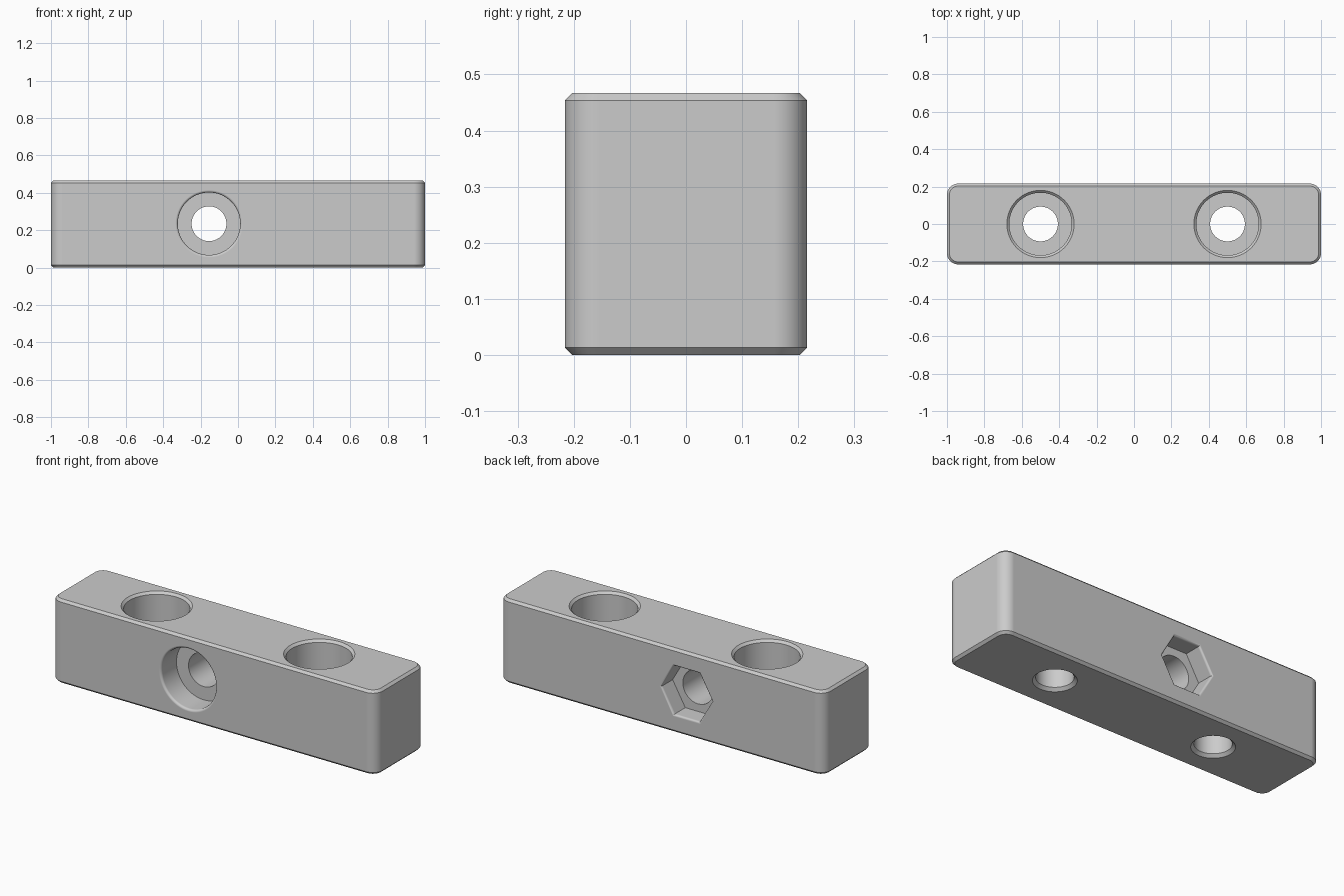
import bpy, bmesh, math
from mathutils import Matrix, Vector

if "Cube" in bpy.data.objects:
    bpy.data.objects.remove(bpy.data.objects["Cube"], do_unlink=True)

HALF_X, HALF_Y, HEIGHT = 1.0, 0.216, 0.467
CHAMFER, CORNER = 0.013, 0.06
HOLE_R = 0.093

grey = bpy.data.materials.new("plain grey")
grey.use_nodes = True
colour = (0.6, 0.6, 0.6, 1)
grey.diffuse_color = colour
grey.node_tree.nodes["Principled BSDF"].inputs["Base Color"].default_value = colour


def stack_rings(name, rings):
    """Closed solid skinned through a list of equal-length point rings."""
    bm = bmesh.new()
    loops = [[bm.verts.new(p) for p in ring] for ring in rings]
    n = len(loops[0])
    for a, b in zip(loops, loops[1:]):
        for i in range(n):
            j = (i + 1) % n
            bm.faces.new((a[i], a[j], b[j], b[i]))
    bm.faces.new(loops[0])
    bm.faces.new(loops[-1])
    bmesh.ops.recalc_face_normals(bm, faces=bm.faces)
    mesh = bpy.data.meshes.new(name)
    bm.to_mesh(mesh)
    bm.free()
    mesh.materials.append(grey)
    obj = bpy.data.objects.new(name, mesh)
    bpy.context.collection.objects.link(obj)
    return obj


def rounded_outline(inset, z, steps=8):
    r = CORNER - inset
    points = []
    for k, (sx, sy) in enumerate(((1, 1), (-1, 1), (-1, -1), (1, -1))):
        for i in range(steps + 1):
            a = math.pi / 2 * (k + i / steps)
            points.append((sx * (HALF_X - CORNER) + r * math.cos(a),
                           sy * (HALF_Y - CORNER) + r * math.sin(a), z))
    return points


def bore(name, profile, origin, inward, sides=64):
    """Cutter with (radius, depth) steps going inward from origin."""
    rot = Vector(inward).to_track_quat('Z', 'Y').to_matrix().to_4x4()
    place = Matrix.Translation(origin) @ rot
    turn = [2 * math.pi * i / sides for i in range(sides)]
    return stack_rings(name, [[place @ Vector((r * math.cos(a), r * math.sin(a), d))
                               for a in turn] for r, d in profile])


def fillet(r, f, steps=4):
    """Profile points easing a flat face into a wall of radius r."""
    arc = [math.pi / 2 * i / steps for i in range(steps + 1)]
    return [(r + f, -0.1)] + [(r + f - f * math.sin(t), f - f * math.cos(t)) for t in arc]


# Rounded block with chamfered top and bottom rims
block = stack_rings("block", [
    rounded_outline(CHAMFER, 0), rounded_outline(0, CHAMFER),
    rounded_outline(0, HEIGHT - CHAMFER), rounded_outline(CHAMFER, HEIGHT)])

# Vertical counterbored holes, chamfered at both ends
vertical = [(0.18, -0.1), (0.18, 0), (0.167, CHAMFER), (0.167, 0.265),
            (HOLE_R, 0.265), (HOLE_R, HEIGHT - 0.016),
            (HOLE_R + 0.016, HEIGHT), (HOLE_R + 0.016, HEIGHT + 0.1)]
cutters = [bore("vertical_bore", vertical, (x, 0, HEIGHT), (0, 0, -1)) for x in (-0.5, 0.5)]

# Cross hole: round counterbore in front, hexagonal nut pocket behind
cross_x, cross_z = -0.155, 0.235
cutters.append(bore("cross_bore",
                    fillet(0.167, 0.013) + [(0.167, 0.135), (HOLE_R, 0.135), (HOLE_R, 0.6)],
                    (cross_x, -HALF_Y, cross_z), (0, 1, 0)))
cutters.append(bore("nut_pocket", fillet(0.156, 0.012) + [(0.156, 0.1)],
                    (cross_x, HALF_Y, cross_z), (0, -1, 0), sides=6))

bpy.ops.object.select_all(action='DESELECT')
bpy.context.view_layer.objects.active = block
block.select_set(True)
for cutter in cutters:
    cutter.hide_render = True
    cut = block.modifiers.new("cut", 'BOOLEAN')
    cut.operation, cut.solver, cut.object = 'DIFFERENCE', 'EXACT', cutter
    bpy.ops.object.modifier_apply(modifier=cut.name)
    bpy.data.objects.remove(cutter, do_unlink=True)

# Smooth the curved walls while the large faces stay flat
bpy.ops.object.shade_smooth_by_angle(angle=math.radians(30))
weighted = block.modifiers.new("flat_faces", 'WEIGHTED_NORMAL')
weighted.keep_sharp = True
